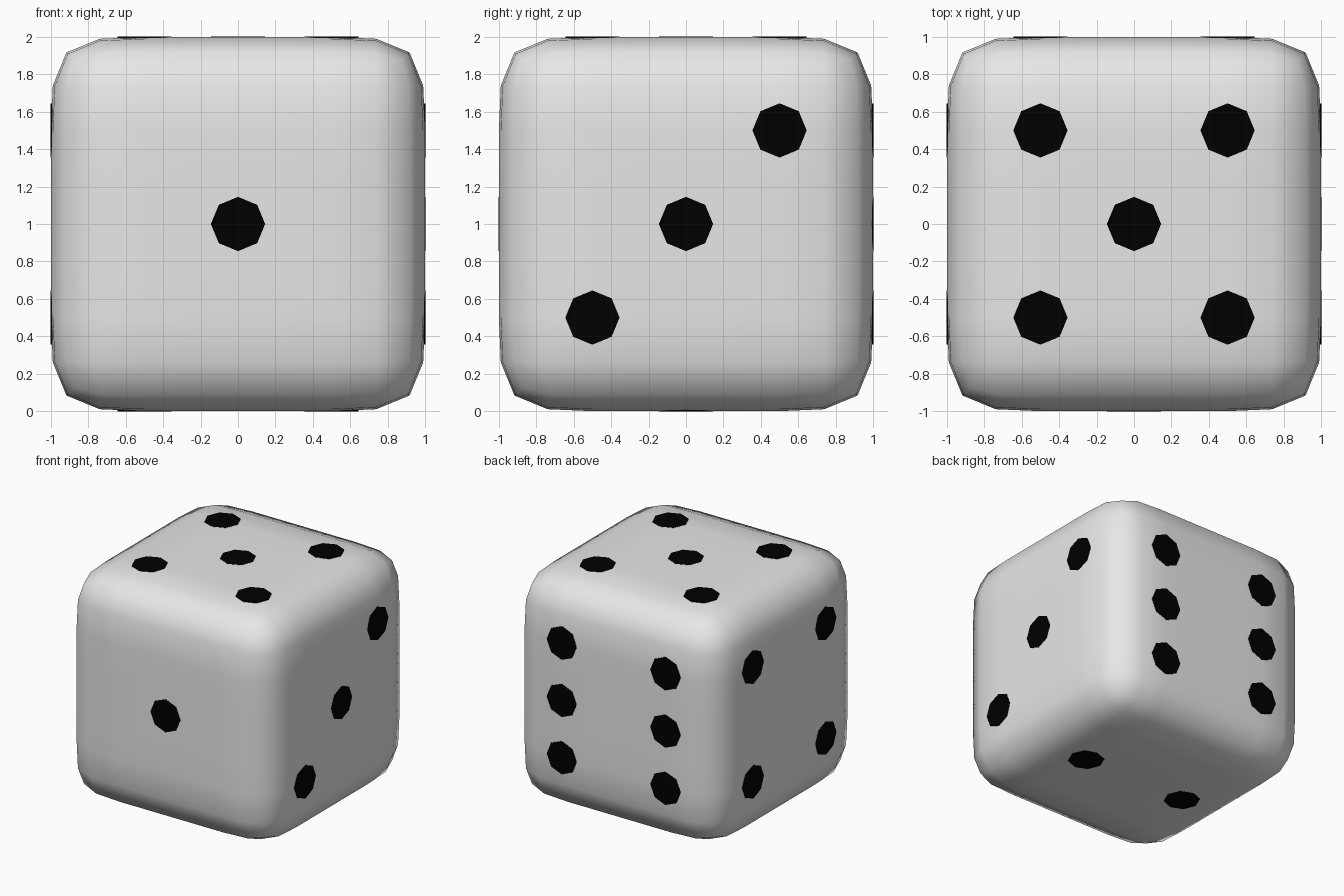
import bpy, bmesh, math
from mathutils import Vector, Matrix

if "Cube" in bpy.data.objects:
    bpy.data.objects.remove(bpy.data.objects["Cube"])


def material(name, value):
    m = bpy.data.materials.new(name)
    m.diffuse_color = (value, value, value, 1)
    m.use_nodes = True
    m.node_tree.nodes["Principled BSDF"].inputs["Base Color"].default_value = m.diffuse_color
    return m


def add_object(name, bm, mat):
    me = bpy.data.meshes.new(name)
    bm.to_mesh(me)
    bm.free()
    me.materials.append(mat)
    ob = bpy.data.objects.new(name, me)
    bpy.context.collection.objects.link(ob)
    return ob


white = material("white", 0.8)
black = material("black", 0.0)

# Rounded body: a 4 x 4 x 4 cube grid, subdivided once
bm = bmesh.new()
bmesh.ops.create_cube(bm, size=2, matrix=Matrix.Translation((0, 0, 1)))
bmesh.ops.subdivide_edges(bm, edges=bm.edges[:], cuts=3, use_grid_fill=True)
for f in bm.faces:
    f.smooth = True
body = add_object("body", bm, white)
sub = body.modifiers.new("rounding", 'SUBSURF')
sub.levels = sub.render_levels = 1

# Pip layouts per side: outward normal, first and second in-plane axis, positions
X, Y, Z = Vector((1, 0, 0)), Vector((0, 1, 0)), Vector((0, 0, 1))
h = 0.5
four = [(a, b) for a in (-h, h) for b in (-h, h)]
sides = {
    "one": (-Y, X, Z, [(0, 0)]),
    "two": (-Z, X, -Y, [(-h, 0), (h, 0)]),
    "three": (X, Y, Z, [(-h, -h), (0, 0), (h, h)]),
    "four": (-X, -Y, Z, four),
    "five": (Z, X, Y, four + [(0, 0)]),
    "six": (Y, -X, Z, four + [(-h, 0), (h, 0)]),
}

# Pips: thin octagonal plates just proud of the surface
for name, (n, u, v, spots) in sides.items():
    bm = bmesh.new()
    rot = Matrix((u, v, n)).transposed().to_4x4()
    for a, b in spots:
        centre = Z + n * 0.997 + u * a + v * b
        bmesh.ops.create_cone(bm, cap_ends=True, segments=8, radius1=0.145,
                              radius2=0.145, depth=0.009,
                              matrix=Matrix.Translation(centre) @ rot)
    add_object("pips_" + name, bm, black)
